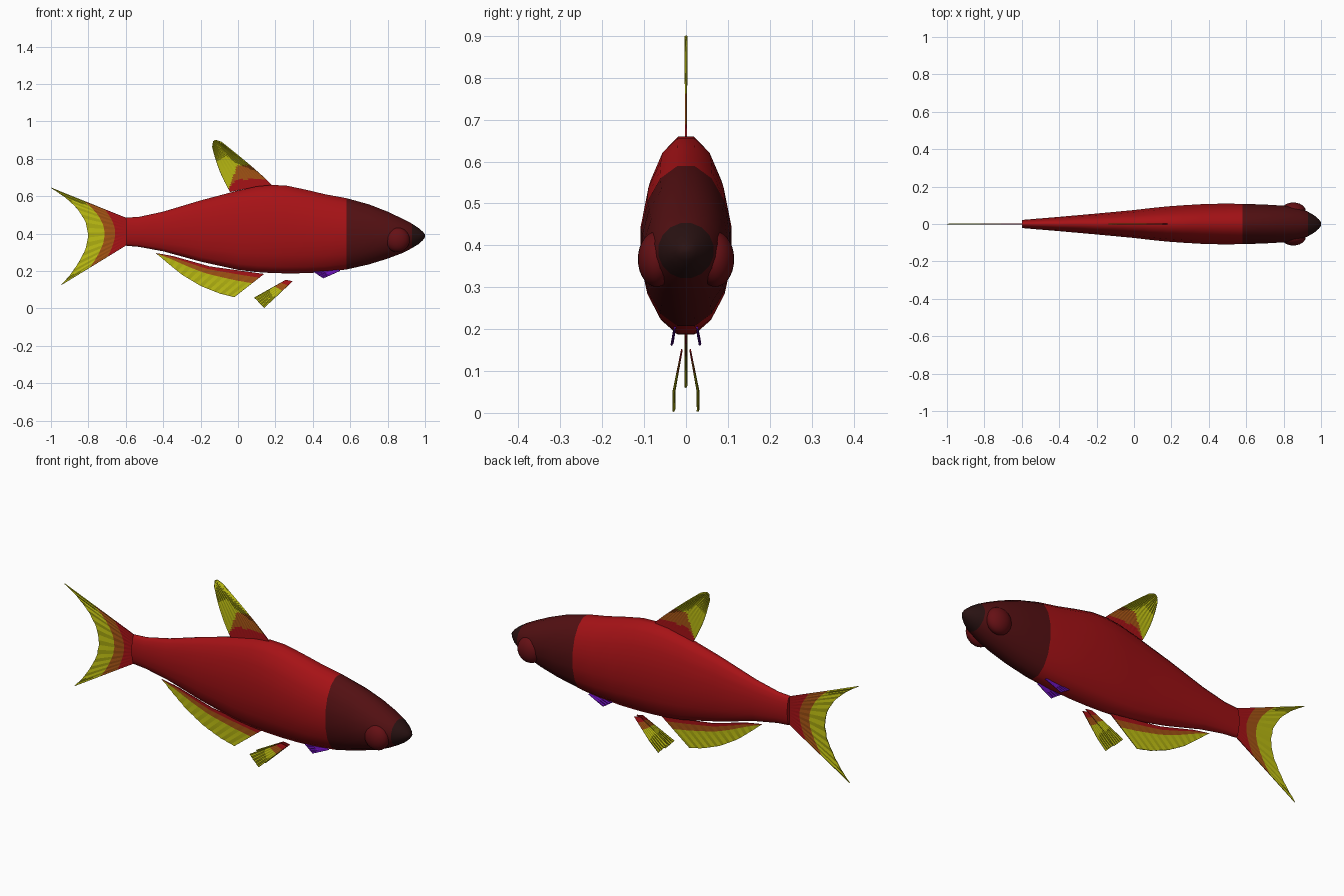
import bpy, bmesh, math
from mathutils import Vector

if "Cube" in bpy.data.objects:
    bpy.data.objects.remove(bpy.data.objects["Cube"])


def material(name, r, g, b):
    m = bpy.data.materials.new(name)
    m.diffuse_color = (r, g, b, 1)
    m.use_nodes = True
    m.node_tree.nodes["Principled BSDF"].inputs["Base Color"].default_value = m.diffuse_color
    return m


RED = material("body red", .38, .006, .008)
HEAD = material("dark maroon", .085, .005, .006)
SNOUT = material("snout black", .022, .006, .006)
EYE = material("eye maroon", .13, .005, .007)
YELLOW = material("fin yellow", .48, .48, .006)
BROWN = material("fin brown", .36, .085, .007)
PURPLE = material("pectoral purple", .15, .006, .48)


def make(name, bm, mats):
    bmesh.ops.recalc_face_normals(bm, faces=bm.faces)
    mesh = bpy.data.meshes.new(name)
    bm.to_mesh(mesh)
    bm.free()
    for m in mats:
        mesh.materials.append(m)
    ob = bpy.data.objects.new(name, mesh)
    bpy.context.collection.objects.link(ob)
    return ob


# Body: 16-sided rings, each given as x, top z, bottom z, half width
SECTIONS = [
    (-.6, .485, .335, .022), (-.53, .489, .329, .028), (-.4, .517, .305, .039),
    (-.2, .577, .25, .057), (0, .63, .206, .076), (.1, .652, .194, .088),
    (.18, .66, .189, .096), (.26, .656, .187, .102), (.36, .635, .188, .108),
    (.47, .609, .194, .111), (.58, .589, .208, .110), (.7, .556, .235, .106),
    (.8, .517, .266, .1), (.88, .479, .296, .087), (.93, .453, .322, .067),
    (.965, .43, .343, .046), (.988, .41, .364, .026), (1, .395, .38, .01)]
N = 16
bm = bmesh.new()
rings = []
for x, top, bot, w in SECTIONS:
    h = (top - bot) / 2 / math.cos(math.pi / N)
    ring = []
    for i in range(N):
        a = 2 * math.pi * (i + .5) / N
        ring.append(bm.verts.new((x, w * math.sin(a), (top + bot) / 2 + h * math.cos(a))))
    rings.append(ring)
for a, b in zip(rings, rings[1:]):
    for i in range(N):
        j = (i + 1) % N
        bm.faces.new((a[i], a[j], b[j], b[i])).smooth = True
bm.faces.new(rings[0])
bm.faces.new(rings[-1]).smooth = True
for f in bm.faces:
    x = f.calc_center_median().x
    f.material_index = 2 if x > .93 else 1 if x > .58 else 0
make("body", bm, [RED, HEAD, SNOUT])

# Eyes
for side, label in ((-1, "right"), (1, "left")):
    bm = bmesh.new()
    bmesh.ops.create_uvsphere(bm, u_segments=24, v_segments=14, radius=1)
    for v in bm.verts:
        v.co = (.852 + .066 * v.co.x, side * .07 + .045 * v.co.y, .367 + .066 * v.co.z)
    for f in bm.faces:
        f.smooth = True
    make(label + "_eye", bm, [EYE])


def sample(pts, u):
    """Point at fraction u along a polyline, by length."""
    pts = [Vector(p) for p in pts]
    lens = [(b - a).length for a, b in zip(pts, pts[1:])]
    d = u * sum(lens)
    for a, b, l in zip(pts, pts[1:], lens):
        if d <= l:
            return a.lerp(b, d / l)
        d -= l
    return pts[-1]


def fin(name, root, tip, band, mats, mid=None, y=lambda z: 0, nu=24, nt=25):
    """Rippled membrane in x, z from a root line to a tip line."""
    bm = bmesh.new()
    grid = []
    for k in range(nt + 1):
        t = k / nt
        row = []
        for i in range(nu + 1):
            u = i / nu
            a, c = sample(root, u), sample(tip, u)
            b = sample(mid, u) if mid else (a + c) / 2
            p = a * ((1 - t) * (1 - 2 * t)) + b * (4 * t * (1 - t)) + c * (t * (2 * t - 1))
            ripple = .0015 * t * (1 if i % 2 else -1)
            row.append(bm.verts.new((p.x, y(p.y) + ripple, p.y)))
        grid.append(row)
    for k in range(nt):
        for i in range(nu):
            f = bm.faces.new((grid[k][i], grid[k][i + 1], grid[k + 1][i + 1], grid[k + 1][i]))
            c = f.calc_center_median()
            f.material_index = band(c.x, c.z, (k + .5) / nt)
    ob = make(name, bm, mats)
    s = ob.modifiers.new("thickness", 'SOLIDIFY')
    s.thickness, s.offset = .004, 0
    return ob


BANDS = [RED, BROWN, YELLOW]


def steps(a, b):
    return lambda x, z, t: 0 if t < a else 1 if t < b else 2


# Tail fin, forked
fin("tail_fin", [(-.6, .335), (-.6, .485)],
    [(-.945, .125), (-.9, .175), (-.855, .24), (-.815, .315), (-.8, .39),
     (-.815, .465), (-.86, .535), (-.925, .595), (-1, .645)],
    steps(.3, .58), BANDS)


# Dorsal fin, with bands by height
def dorsal_band(x, z, t):
    if z < .69 and x > -.045 + (z - .645) * .8:
        return 0
    return 1 if z < .765 and x > -.045 + (z - .645) / 3 else 2


fin("dorsal_fin", [(-.042, .622), (.07, .645), (.18, .66)],
    [(-.137, .865), (-.134, .893), (-.122, .901), (-.09, .89)], dorsal_band, BANDS,
    mid=[(-.1, .74), (-.02, .775), (.085, .748)])

# Anal fin
fin("anal_fin", [(-.44, .296), (-.35, .28), (-.15, .224), (.14, .184)],
    [(-.43, .288), (-.38, .245), (-.3, .18), (-.2, .12), (-.1, .08), (-.02, .06)],
    steps(.16, .4), BANDS)

# Paired pelvic and pectoral fins
for s, label in ((-1, "right"), (1, "left")):
    fin(label + "_pelvic_fin", [(.255, .152), (.292, .145)], [(.087, .057), (.14, .003)],
        steps(.16, .36), BANDS, nu=10,
        y=lambda z, s=s: s * (.029 - .02 * max(0, z - .05) / .105))
    fin(label + "_pectoral_fin", [(.51, .225), (.545, .2)], [(.4, .198), (.455, .161)],
        lambda x, z, t: 0, [PURPLE], nu=8, nt=8,
        y=lambda z, s=s: s * (.034 - .18 * (z - .161)))
